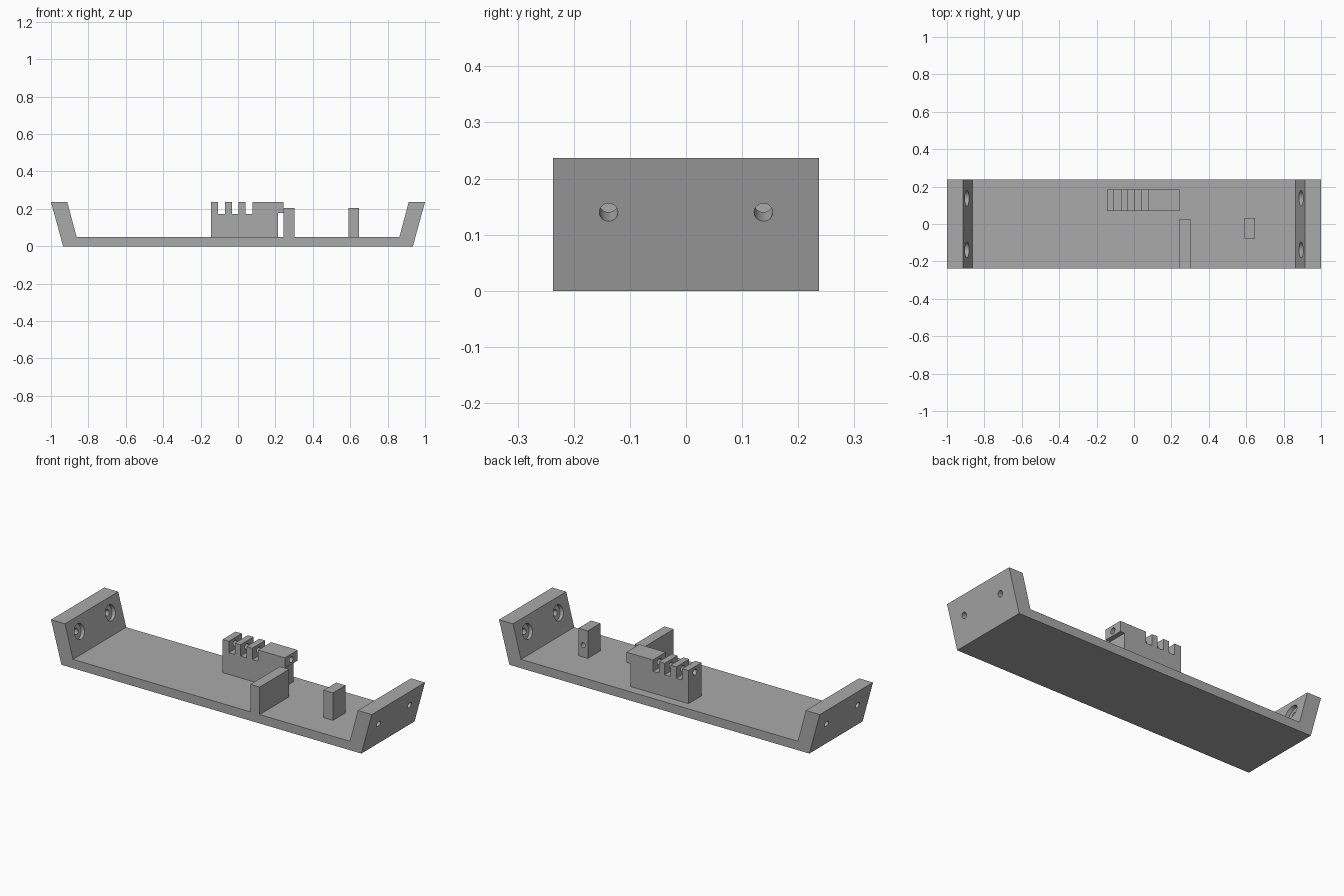
import bpy, math
from mathutils import Vector

if "Cube" in bpy.data.objects:
    bpy.data.objects.remove(bpy.data.objects["Cube"])

grey = bpy.data.materials.new("plain grey")
grey.use_nodes = True
COLOUR = (0.4, 0.4, 0.4, 1)
grey.diffuse_color = COLOUR
grey.node_tree.nodes["Principled BSDF"].inputs["Base Color"].default_value = COLOUR

PLATE, TOP, DEPTH = 0.05, 0.237, 0.237
LEAN = math.radians(15)
BORE = 0.0165


def extrude(name, outline, y0, y1):
    """Solid from an (x, z) outline swept along y."""
    n = len(outline)
    verts = [(x, y, z) for y in (y0, y1) for x, z in outline]
    faces = [tuple(range(n)), tuple(reversed(range(n, 2 * n)))]
    faces += [(i, i + n, (i + 1) % n + n, (i + 1) % n) for i in range(n)]
    mesh = bpy.data.meshes.new(name)
    mesh.from_pydata(verts, [], faces)
    mesh.materials.append(grey)
    obj = bpy.data.objects.new(name, mesh)
    bpy.context.collection.objects.link(obj)
    return obj


def drill(obj, start, end, radius):
    """Cut a round hole running from start to end."""
    start, end = Vector(start), Vector(end)
    axis = end - start
    bpy.ops.mesh.primitive_cylinder_add(
        vertices=32, radius=radius, depth=axis.length, location=(start + end) / 2,
        rotation=axis.to_track_quat('Z', 'Y').to_euler())
    cutter = bpy.context.object
    cutter.data.materials.append(grey)
    mod = obj.modifiers.new("hole", 'BOOLEAN')
    mod.operation, mod.solver, mod.object = 'DIFFERENCE', 'EXACT', cutter
    bpy.context.view_layer.objects.active = obj
    bpy.ops.object.modifier_apply(modifier=mod.name)
    bpy.data.objects.remove(cutter)


# Base tray with outward leaning end walls
half = [(0.935, 0), (1, TOP), (0.913, TOP), (0.863, PLATE)]
tray = extrude("tray", half + [(-x, z) for x, z in reversed(half)], -DEPTH, DEPTH)

# Counterbored screw holes square to each end wall
for side in (-1, 1):
    inward = Vector((-side * math.cos(LEAN), 0, math.sin(LEAN)))
    for y in (-0.138, 0.138):
        outer = Vector((side * 0.973, y, 0.14))
        drill(tray, outer - inward * 0.05, outer + inward * 0.15, BORE)
        drill(tray, outer + inward * 0.062, outer + inward * 0.15, 0.042)

# Slotted comb block with an overhanging end
outline = [(0.215, PLATE), (0.215, 0.178), (0.243, 0.178), (0.243, TOP)]
for x in (0.077, 0.004, -0.069):
    outline += [(x, TOP), (x, 0.173), (x - 0.037, 0.173), (x - 0.037, TOP)]
outline += [(-0.145, TOP), (-0.145, PLATE)]
comb = extrude("comb_block", outline, 0.07, 0.185)
drill(comb, (-0.3, 0.127, 0.206), (0.4, 0.127, 0.206), BORE)


def block(name, x0, x1, y0, y1, top):
    return extrude(name, [(x0, PLATE), (x1, PLATE), (x1, top), (x0, top)], y0, y1)


# Stop wall and small post with a blind hole in its back
stop = block("stop_wall", 0.243, 0.301, -DEPTH, 0.026, 0.205)
post = block("small_post", 0.59, 0.648, -0.08, 0.032, 0.205)
drill(post, (0.619, 0.1, 0.117), (0.619, -0.03, 0.117), 0.0135)

# Smooth bores, crisp edges
bpy.ops.object.select_all(action='DESELECT')
for obj in (tray, comb, stop, post):
    obj.select_set(True)
bpy.context.view_layer.objects.active = tray
bpy.ops.object.shade_smooth_by_angle(angle=math.radians(30))
